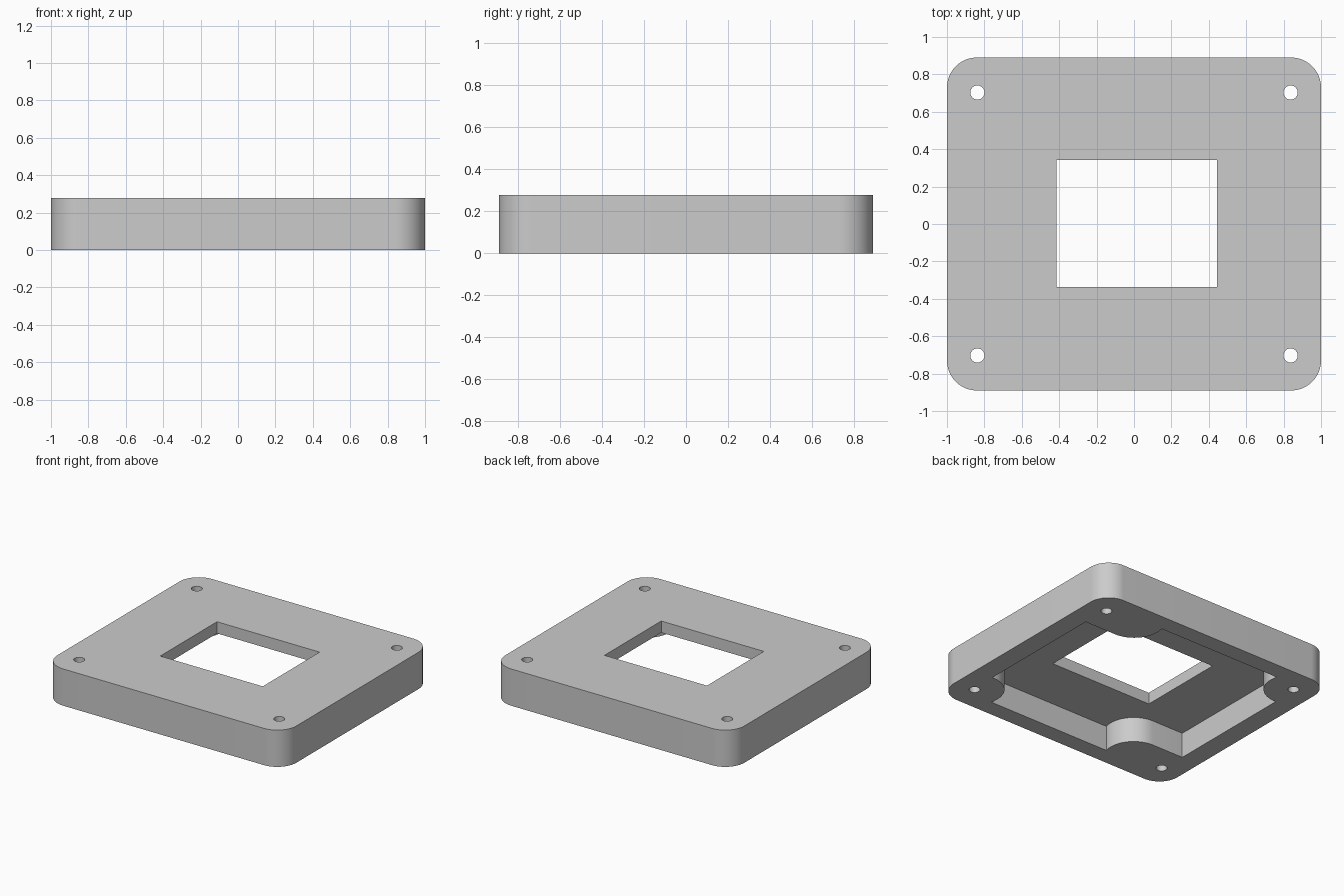
import bpy, bmesh, math

cube = bpy.data.objects.get("Cube")
if cube:
    bpy.data.objects.remove(cube, do_unlink=True)

grey = bpy.data.materials.new("plain_grey")
grey.use_nodes = True
GREY = (0.6, 0.6, 0.6, 1)
grey.diffuse_color = GREY
grey.node_tree.nodes["Principled BSDF"].inputs["Base Color"].default_value = GREY

HOLE_X, HOLE_Y = 0.837, 0.703
HEIGHT, CEILING = 0.278, 0.19


def rounded_rect(x0, x1, y0, y1, r=0.0, steps=16):
    """Outline of a rectangle whose corners have radius r."""
    if r == 0:
        return [(x0, y0), (x1, y0), (x1, y1), (x0, y1)]
    pts = []
    centres = [(x1 - r, y1 - r), (x0 + r, y1 - r), (x0 + r, y0 + r), (x1 - r, y0 + r)]
    for q, (cx, cy) in enumerate(centres):
        for i in range(steps + 1):
            a = math.pi / 2 * (q + i / steps)
            pts.append((cx + r * math.cos(a), cy + r * math.sin(a)))
    return pts


def prism(name, pts, z0, z1):
    """Extrude an outline from z0 up to z1."""
    bm = bmesh.new()
    base = bm.faces.new([bm.verts.new((x, y, z0)) for x, y in pts])
    top = bmesh.ops.extrude_face_region(bm, geom=[base])["geom"]
    for v in top:
        if isinstance(v, bmesh.types.BMVert):
            v.co.z = z1
    bmesh.ops.remove_doubles(bm, verts=bm.verts, dist=1e-5)
    bmesh.ops.recalc_face_normals(bm, faces=bm.faces)
    mesh = bpy.data.meshes.new(name)
    bm.to_mesh(mesh)
    bm.free()
    mesh.materials.append(grey)
    obj = bpy.data.objects.new(name, mesh)
    bpy.context.collection.objects.link(obj)
    return obj


def cut(target, cutter):
    """Subtract the cutter from the target and discard it."""
    mod = target.modifiers.new("cut", "BOOLEAN")
    mod.operation, mod.solver, mod.object = "DIFFERENCE", "EXACT", cutter
    bpy.context.view_layer.objects.active = target
    bpy.ops.object.modifier_apply(modifier=mod.name)
    bpy.data.objects.remove(cutter, do_unlink=True)


# Outer block with rounded corners
body = prism("cover_body", rounded_rect(-1, 1, -0.89, 0.89, 0.16), 0, HEIGHT)

# Underside pocket, leaving a screw boss in each corner (two are elongated)
pocket = prism("pocket_cutter", rounded_rect(-0.85, 0.85, -0.76, 0.76), -0.1, CEILING)
BOSS_R = 0.205
for sx in (-1, 1):
    for sy in (-1, 1):
        reach = 0.25 if sx == sy else 0
        xs = sorted((sx * (HOLE_X + BOSS_R), sx * (HOLE_X - BOSS_R - reach)))
        y = sy * HOLE_Y
        outline = rounded_rect(xs[0], xs[1], y - BOSS_R, y + BOSS_R, BOSS_R)
        cut(pocket, prism("boss", outline, -0.2, HEIGHT + 0.1))
cut(body, pocket)

# Central window
cut(body, prism("window_cutter", rounded_rect(-0.415, 0.443, -0.337, 0.342), -0.1, 0.5))

# Corner screw holes
R = 0.038
for sx in (-1, 1):
    for sy in (-1, 1):
        x, y = sx * HOLE_X, sy * HOLE_Y
        cut(body, prism("hole_cutter", rounded_rect(x - R, x + R, y - R, y + R, R, 8), -0.1, 0.5))

# Smooth the rounded walls, keep the edges sharp
bpy.ops.object.select_all(action="DESELECT")
body.select_set(True)
bpy.context.view_layer.objects.active = body
bpy.ops.object.shade_smooth_by_angle(angle=math.radians(30))
